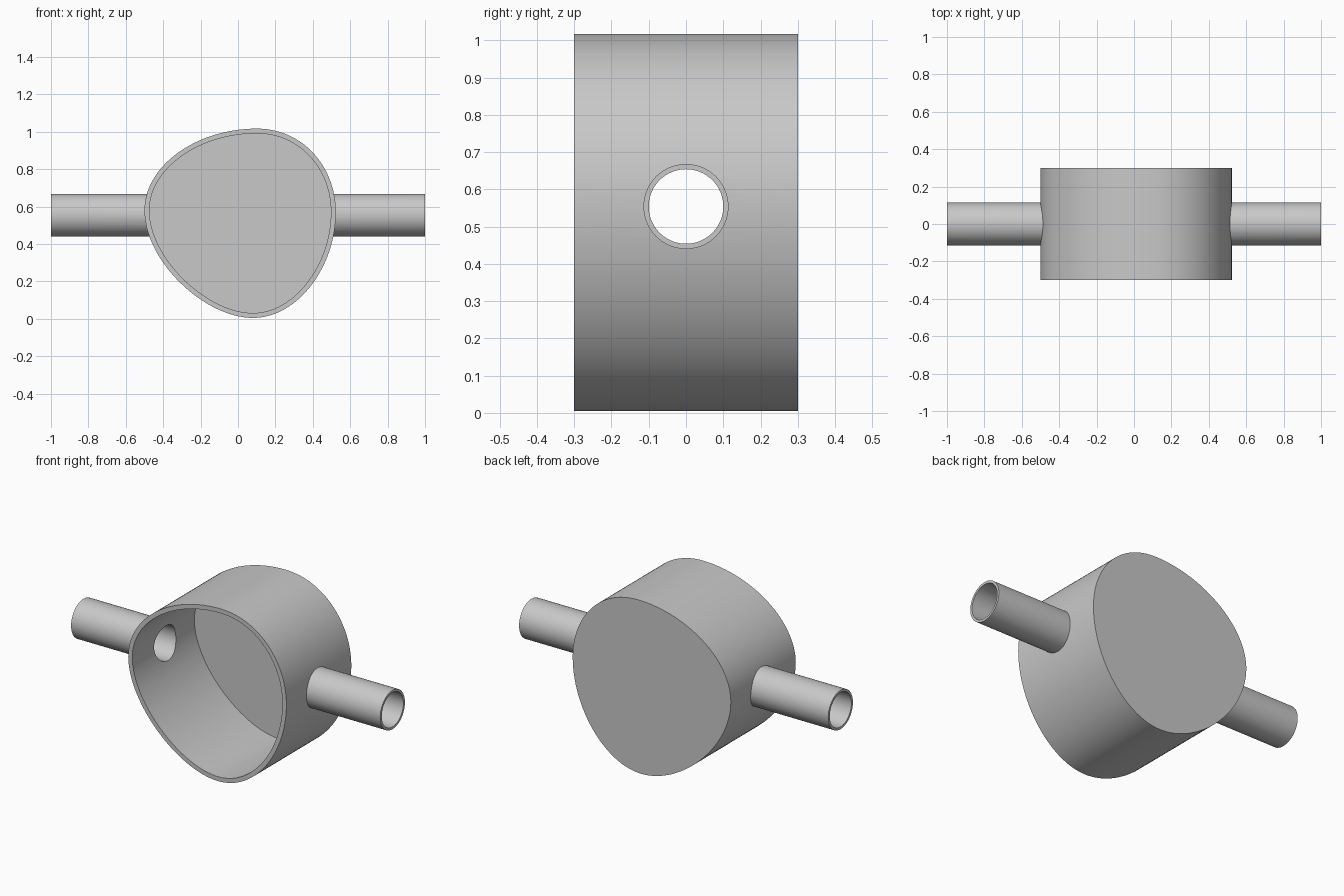
import bpy, bmesh, math
from mathutils import Vector, Matrix
from mathutils.geometry import interpolate_bezier

cube = bpy.data.objects.get("Cube")
if cube:
    bpy.data.objects.remove(cube)

HALF_DEPTH = 0.3
WALL = 0.026
AXIS_Z = 0.554
TUBE_R, BORE_R = 0.114, 0.1

grey = bpy.data.materials.new("plain grey")
grey.use_nodes = True
colour = (0.58, 0.58, 0.58, 1)
grey.diffuse_color = colour
grey.node_tree.nodes["Principled BSDF"].inputs["Base Color"].default_value = colour


def finish(name, bm):
    bmesh.ops.recalc_face_normals(bm, faces=bm.faces)
    mesh = bpy.data.meshes.new(name)
    bm.to_mesh(mesh)
    bm.free()
    mesh.materials.append(grey)
    obj = bpy.data.objects.new(name, mesh)
    bpy.context.collection.objects.link(obj)
    return obj


def prism(name, outline, y0, y1):
    bm = bmesh.new()
    face = bm.faces.new([bm.verts.new((p.x, y0, p.y)) for p in outline])
    new = bmesh.ops.extrude_face_region(bm, geom=[face])["geom"]
    bmesh.ops.translate(bm, vec=(0, y1 - y0, 0),
                        verts=[v for v in new if isinstance(v, bmesh.types.BMVert)])
    return finish(name, bm)


def rod(name, radius, x0, x1):
    bm = bmesh.new()
    place = Matrix.Translation(((x0 + x1) / 2, 0, AXIS_Z)) @ Matrix.Rotation(math.pi / 2, 4, 'Y')
    bmesh.ops.create_cone(bm, cap_ends=True, segments=64, radius1=radius,
                          radius2=radius, depth=x1 - x0, matrix=place)
    return finish(name, bm)


def cut(obj, *cutters):
    bpy.context.view_layer.objects.active = obj
    for c in cutters:
        mod = obj.modifiers.new("cut", 'BOOLEAN')
        mod.operation, mod.solver, mod.object = 'DIFFERENCE', 'EXACT', c
        bpy.ops.object.modifier_apply(modifier=mod.name)


# Rounded, lopsided outline: point, handle lengths before and after it, clockwise
knots = [((-0.5, 0.58), 0.27, 0.24), ((0.1, 1.017), 0.32, 0.25),
         ((0.523, 0.57), 0.24, 0.29), ((0.08, 0.005), 0.24, 0.26)]
headings = [Vector((0, 1)), Vector((1, 0)), Vector((0, -1)), Vector((-1, 0))]
outline = []
for i in range(4):
    j = (i + 1) % 4
    a, b = Vector(knots[i][0]), Vector(knots[j][0])
    arc = interpolate_bezier(a, a + headings[i] * knots[i][2],
                             b - headings[j] * knots[j][1], b, 33)
    outline += [Vector((p[0], p[1])) for p in arc[:-1]]

# Inner outline, one wall thickness inside
inner = []
for i, p in enumerate(outline):
    along = (outline[(i + 1) % len(outline)] - outline[i - 1]).normalized()
    inner.append(p + Vector((along.y, -along.x)) * WALL)

# Cutters
drum_cutter = prism("drum_cutter", outline, -HALF_DEPTH, HALF_DEPTH)
cavity_cutter = prism("cavity_cutter", inner, -HALF_DEPTH - 0.1, HALF_DEPTH - WALL)
bore_cutter = rod("bore_cutter", BORE_R, -1.1, 1.1)

# Open-fronted drum and the two side tubes
drum = prism("drum_body", outline, -HALF_DEPTH, HALF_DEPTH)
cut(drum, cavity_cutter, bore_cutter)
parts = [drum]
for name, x0, x1 in (("right_tube", -1, -0.3), ("left_tube", 0.3, 1)):
    tube = rod(name, TUBE_R, x0, x1)
    cut(tube, drum_cutter, bore_cutter)
    parts.append(tube)

for c in (drum_cutter, cavity_cutter, bore_cutter):
    bpy.data.objects.remove(c)

# Smooth walls with crisp rims
bpy.ops.object.select_all(action='DESELECT')
for p in parts:
    p.select_set(True)
bpy.context.view_layer.objects.active = drum
bpy.ops.object.shade_smooth_by_angle(angle=math.radians(30))
